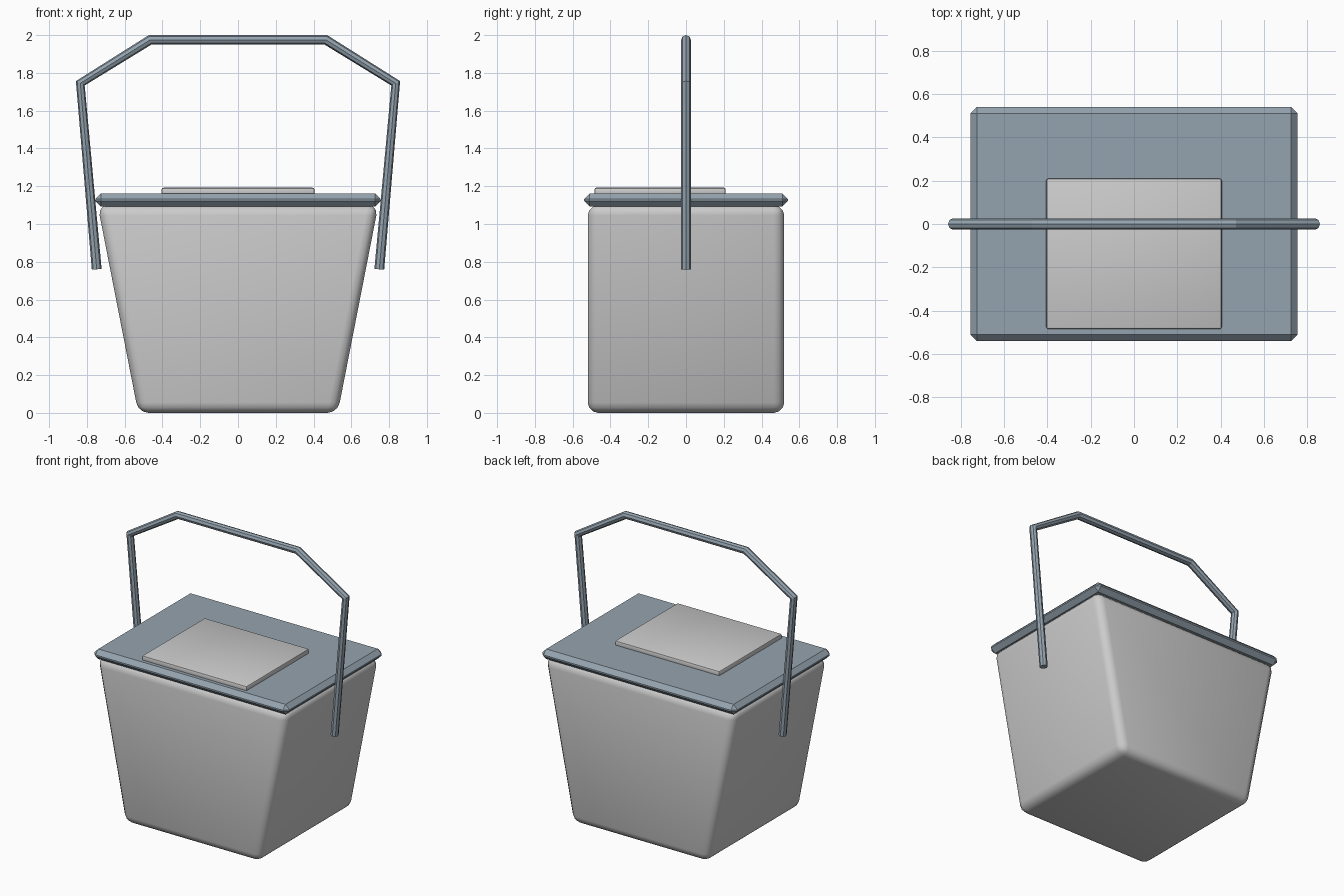
import bpy, bmesh

if "Cube" in bpy.data.objects:
    bpy.data.objects.remove(bpy.data.objects["Cube"])

slate = bpy.data.materials.new("slate")
slate.diffuse_color = (0.30, 0.37, 0.43, 1)
slate.use_nodes = True
slate.node_tree.nodes["Principled BSDF"].inputs["Base Color"].default_value = slate.diffuse_color


def box(name, x, y, z, bevel, segments, bottom_x=None, mat=None):
    """Bevelled box from ranges; bottom_x optionally narrows the base."""
    bm = bmesh.new()
    bmesh.ops.create_cube(bm, size=1)
    for v in bm.verts:
        half = bottom_x if bottom_x and v.co.z < 0 else x
        v.co = (half if v.co.x > 0 else -half,
                y[v.co.y > 0], z[v.co.z > 0])
    bmesh.ops.bevel(bm, geom=bm.edges[:], offset=bevel, segments=segments,
                    profile=0.5, affect='EDGES')
    me = bpy.data.meshes.new(name)
    bm.to_mesh(me)
    bm.free()
    ob = bpy.data.objects.new(name, me)
    bpy.context.collection.objects.link(ob)
    if mat:
        me.materials.append(mat)
    bpy.ops.object.select_all(action='DESELECT')
    bpy.context.view_layer.objects.active = ob
    ob.select_set(True)
    bpy.ops.object.shade_smooth_by_angle(angle=0.6)
    return ob


# Tapered tub, lid and raised panel on the lid
box("tub", 0.743, (-0.52, 0.52), (0, 1.10), 0.055, 3, bottom_x=0.528)
box("lid", 0.755, (-0.54, 0.54), (1.092, 1.162), 0.03, 1, mat=slate)
box("lid_panel", 0.405, (-0.485, 0.21), (1.15, 1.192), 0.01, 2)

# Carry handle: mirrored path with an eight-sided section
half = [(0.748, 0.76), (0.835, 1.745), (0.465, 1.975)]
path = [(-x, z) for x, z in half] + half[::-1]
cu = bpy.data.curves.new("handle", 'CURVE')
cu.dimensions = '3D'
cu.bevel_depth = 0.026
cu.bevel_resolution = 2
cu.use_fill_caps = True
sp = cu.splines.new('POLY')
sp.points.add(len(path) - 1)
for p, (x, z) in zip(sp.points, path):
    p.co = (x, 0, z, 1)
sp.use_smooth = False
cu.materials.append(slate)
handle = bpy.data.objects.new("handle", cu)
bpy.context.collection.objects.link(handle)
